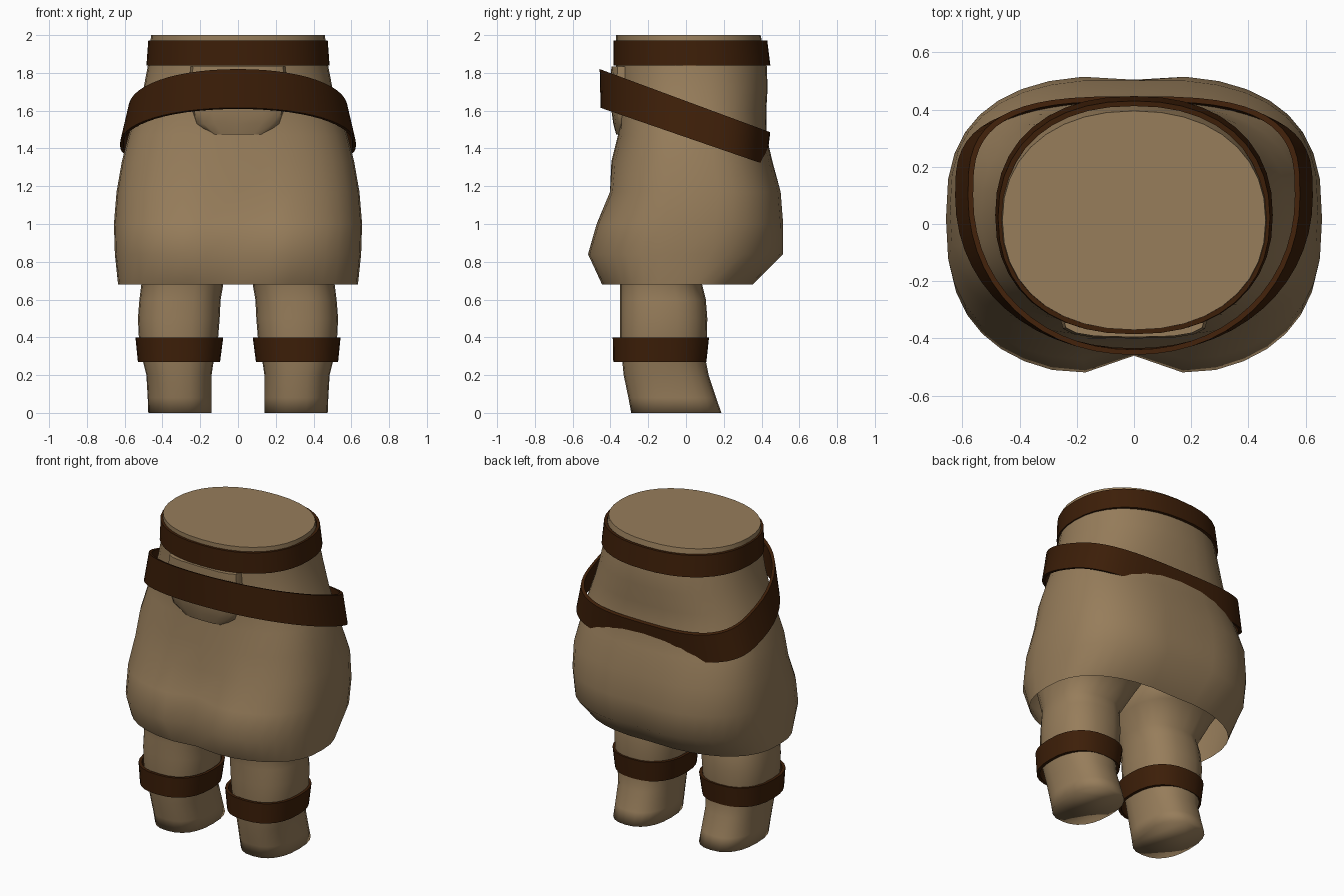
import bpy, bmesh, math

if "Cube" in bpy.data.objects:
    bpy.data.objects.remove(bpy.data.objects["Cube"])


def material(name, rgb):
    m = bpy.data.materials.new(name)
    m.diffuse_color = (*rgb, 1)
    m.use_nodes = True
    m.node_tree.nodes["Principled BSDF"].inputs["Base Color"].default_value = m.diffuse_color
    return m


CLOTH = material("tan cloth", (0.308, 0.205, 0.104))
LEATHER = material("brown leather", (0.046, 0.0132, 0.0025))


def oval(x0, x1, y0, y1, n, power, dent=0.0, mid=None, back_power=None):
    """Rounded outline inside the bounds; mid is the y of the widest point, dent is at the front centre."""
    mid = (y0 + y1) / 2 if mid is None else mid
    pts = []
    for i in range(n):
        a = 2 * math.pi * i / n
        c, s = math.cos(a), math.sin(a)
        p = back_power if back_power and s > 0 else power
        depth = y1 - mid if s > 0 else mid - y0
        x = (x0 + x1) / 2 + (x1 - x0) / 2 * math.copysign(abs(c) ** (2 / p), c)
        y = mid + depth * math.copysign(abs(s) ** (2 / p), s)
        bump = dent * math.exp(-(x / 0.12) ** 2)
        y += bump if s < 0 else -bump * 0.3
        pts.append((x, y))
    return pts


def finish(bm, name, mat, angle):
    bmesh.ops.recalc_face_normals(bm, faces=bm.faces[:])
    me = bpy.data.meshes.new(name)
    bm.to_mesh(me)
    bm.free()
    me.materials.append(mat)
    ob = bpy.data.objects.new(name, me)
    bpy.context.collection.objects.link(ob)
    bpy.ops.object.select_all(action='DESELECT')
    ob.select_set(True)
    bpy.context.view_layer.objects.active = ob
    bpy.ops.object.shade_smooth_by_angle(angle=math.radians(angle))
    return ob


def loft(name, rings, mat, cap_first=False, cap_last=False, closed=False, angle=60):
    """Bridge a stack of equal-length outlines of 3D points."""
    bm = bmesh.new()
    loops = [[bm.verts.new(p) for p in r] for r in rings]
    pairs = list(zip(loops, loops[1:]))
    if closed:
        pairs.append((loops[-1], loops[0]))
    for a, b in pairs:
        for i in range(len(a)):
            j = (i + 1) % len(a)
            bm.faces.new((a[i], a[j], b[j], b[i]))
    if cap_first:
        bm.faces.new(loops[0])
    if cap_last:
        bm.faces.new(loops[-1])
    return finish(bm, name, mat, angle)


def band(name, low, high, z_low, z_high, power, thick=0.018, n=40, **shape):
    """Thin strap: low/high are outer bounds, z_low/z_high give height as a function of y."""
    def ring(bounds, zf, inset):
        x0, x1, y0, y1 = bounds
        outline = oval(x0 + inset, x1 - inset, y0 + inset, y1 - inset, n, power, **shape)
        return [(x, y, zf(y)) for x, y in outline]
    rings = [ring(low, z_low, 0), ring(high, z_high, 0),
             ring(high, z_high, thick), ring(low, z_low, thick)]
    return loft(name, rings, LEATHER, closed=True, angle=40)


# Tunic: height, half width, front, back, roundness, front dent
tunic = [
    (0.68, 0.635, -0.455, 0.36, 2.5, 0.03),
    (0.84, 0.652, -0.535, 0.522, 2.6, 0.075),
    (1.00, 0.657, -0.485, 0.522, 2.7, 0.06),
    (1.17, 0.643, -0.41, 0.507, 2.7, 0.02),
    (1.33, 0.615, -0.395, 0.458, 2.6, 0.0),
    (1.47, 0.580, -0.36, 0.425, 2.5, 0.0),
    (1.60, 0.535, -0.36, 0.425, 2.4, 0.0),
    (1.72, 0.500, -0.365, 0.432, 2.3, 0.0),
    (1.85, 0.475, -0.37, 0.427, 2.2, 0.0),
    (2.00, 0.460, -0.37, 0.395, 2.2, 0.0),
]
loft("tunic", [[(x, y, z) for x, y in oval(-w, w, f, b, 36, p, d)]
               for z, w, f, b, p, d in tunic], CLOTH, cap_last=True)

# Folded bulge of cloth behind the front of the belt
bulge = [(1.475, 0.15, -0.37), (1.53, 0.225, -0.385), (1.60, 0.245, -0.395),
         (1.74, 0.26, -0.40), (1.835, 0.25, -0.395)]
loft("front_fold", [[(x, y, z) for x, y in oval(-w, w, f, -0.25, 16, 3.2)]
                    for z, w, f in bulge], CLOTH, True, True, angle=40)

# Legs flare out inside the tunic: height, inner, outer, front, back
leg = [
    (0.00, 0.14, 0.475, -0.29, 0.187),
    (0.08, 0.14, 0.478, -0.305, 0.16),
    (0.20, 0.14, 0.485, -0.33, 0.12),
    (0.30, 0.125, 0.51, -0.34, 0.10),
    (0.40, 0.105, 0.525, -0.35, 0.11),
    (0.50, 0.097, 0.53, -0.35, 0.113),
    (0.60, 0.092, 0.522, -0.35, 0.105),
    (0.68, 0.078, 0.512, -0.35, 0.085),
    (0.80, 0.03, 0.55, -0.38, 0.20),
    (0.95, -0.02, 0.60, -0.41, 0.42),
]
for side, s in (("left", -1), ("right", 1)):
    loft(side + "_leg", [[(s * x, y, z) for x, y in oval(i, o, f, b, 24, 2.4)]
                         for z, i, o, f, b in leg], CLOTH, True, True, angle=130)
    edge = lambda a, b: (min(s * a, s * b), max(s * a, s * b))
    band(side + "_leg_band", (*edge(0.095, 0.53), -0.385, 0.108),
         (*edge(0.078, 0.543), -0.388, 0.122),
         lambda y: 0.27, lambda y: 0.40, 2.4, n=28)

# Straight waist band
band("waist_band", (-0.485, 0.485, -0.385, 0.447), (-0.475, 0.475, -0.385, 0.43),
     lambda y: 1.838, lambda y: 1.972, 2.25)

# Belt hanging low at the back: narrow round front, squarer back corners
band("slanted_belt", (-0.625, 0.625, -0.452, 0.425), (-0.58, 0.58, -0.457, 0.446),
     lambda y: 1.615 - 0.345 * (y + 0.452), lambda y: 1.82 - 0.37 * (y + 0.457),
     2.1, n=56, mid=0.1, back_power=3.1)
